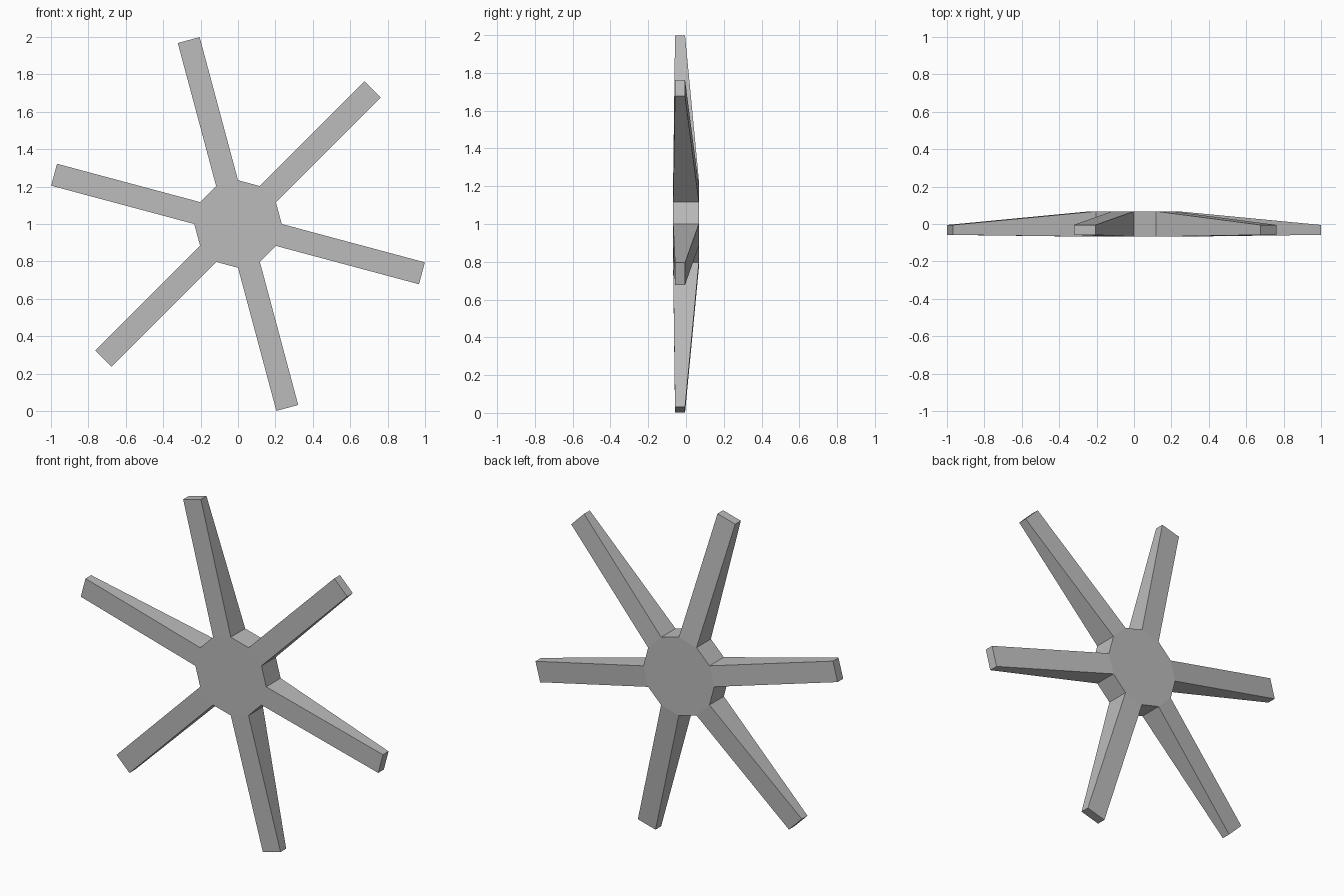
import bpy
import bmesh
from math import cos, sin, radians, hypot
from mathutils import Vector

cube = bpy.data.objects.get("Cube")
if cube:
    bpy.data.objects.remove(cube, do_unlink=True)

HUB_RADIUS = 0.234
HALF_DEPTH = 0.068
TIP_RADIUS = 1.018
TIP_FRONT, TIP_BACK = -0.058, -0.005
CENTRE_Z = 1.0

# Flat grey material
grey = bpy.data.materials.new("grey")
grey.use_nodes = True
colour = (0.5, 0.5, 0.5, 1)
grey.diffuse_color = colour
grey.node_tree.nodes["Principled BSDF"].inputs["Base Color"].default_value = colour

bm = bmesh.new()

# Twelve-sided hub, extruded from front to back
ring = [bm.verts.new((HUB_RADIUS * cos(radians(30 * i)), -HALF_DEPTH,
                      HUB_RADIUS * sin(radians(30 * i)))) for i in range(12)]
front = bm.faces.new(ring)
back = bmesh.ops.extrude_face_region(bm, geom=[front], use_keep_orig=True)["geom"]
for v in back:
    if isinstance(v, bmesh.types.BMVert):
        v.co.y = HALF_DEPTH
bmesh.ops.recalc_face_normals(bm, faces=bm.faces)

# Six spokes grow from every other side of the hub and thin towards the tip
sides = [f for f in bm.faces if abs(f.normal.y) < 0.5]
spoke_dirs = [Vector((cos(radians(a)), 0, sin(radians(a)))) for a in range(45, 405, 60)]
for direction in spoke_dirs:
    side = max(sides, key=lambda f: f.calc_center_median().dot(direction))
    sides.remove(side)
    middle = side.calc_center_median()
    reach = TIP_RADIUS - hypot(middle.x, middle.z)
    tip = bmesh.ops.extrude_discrete_faces(bm, faces=[side])["faces"][0]
    for v in tip.verts:
        v.co += direction * reach
        v.co.y = TIP_BACK if v.co.y > 0 else TIP_FRONT

# Stand the wheel on the ground
bmesh.ops.recalc_face_normals(bm, faces=bm.faces)
bmesh.ops.translate(bm, verts=bm.verts, vec=(0, 0, CENTRE_Z))

mesh = bpy.data.meshes.new("spoked_hub")
bm.to_mesh(mesh)
bm.free()
mesh.materials.append(grey)
wheel = bpy.data.objects.new("spoked_hub", mesh)
bpy.context.collection.objects.link(wheel)
